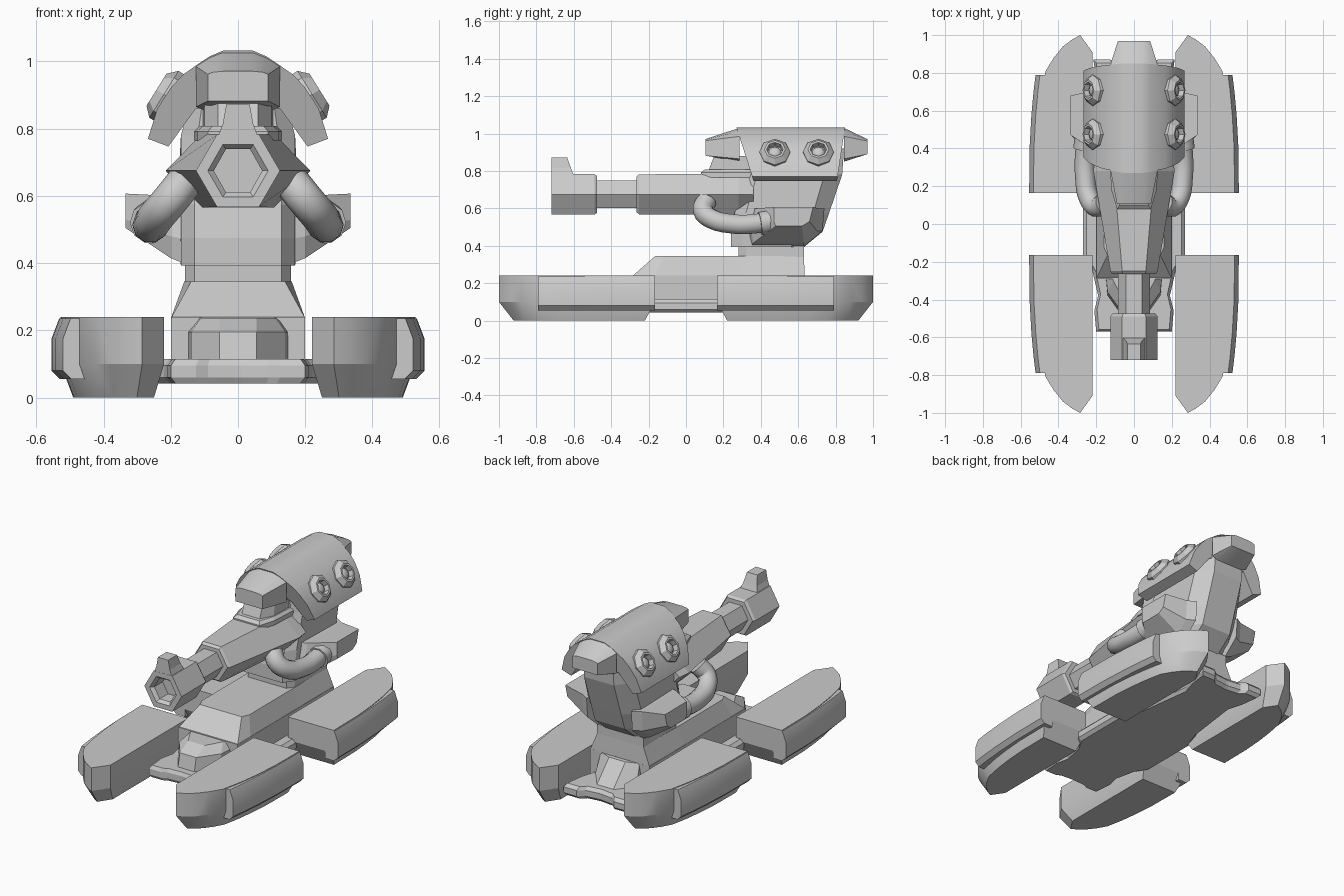
import bpy, bmesh, math
from mathutils import Vector

if "Cube" in bpy.data.objects:
    bpy.data.objects.remove(bpy.data.objects["Cube"])

grey = bpy.data.materials.new("plain_grey")
grey.diffuse_color = (0.6, 0.6, 0.6, 1)
grey.use_nodes = True
grey.node_tree.nodes["Principled BSDF"].inputs["Base Color"].default_value = grey.diffuse_color


def finish(ob, smooth):
    ob.data.materials.append(grey)
    bpy.ops.object.select_all(action='DESELECT')
    ob.select_set(True)
    bpy.context.view_layer.objects.active = ob
    if smooth:
        bpy.ops.object.shade_smooth_by_angle(angle=math.radians(smooth))
    return ob


def loft(name, rings, smooth=0, sx=1, sy=1):
    """Skin matching rings of points and close both ends."""
    bm = bmesh.new()
    vs = [[bm.verts.new((p[0] * sx, p[1] * sy, p[2])) for p in r] for r in rings]
    n = len(rings[0])
    for a, b in zip(vs, vs[1:]):
        for i in range(n):
            j = (i + 1) % n
            bm.faces.new((a[i], a[j], b[j], b[i]))
    bm.faces.new(vs[0][::-1])
    bm.faces.new(vs[-1])
    bmesh.ops.recalc_face_normals(bm, faces=bm.faces)
    me = bpy.data.meshes.new(name)
    bm.to_mesh(me)
    bm.free()
    ob = bpy.data.objects.new(name, me)
    bpy.context.collection.objects.link(ob)
    return finish(ob, smooth)


def sym(half):
    """Complete a right-hand half outline across x = 0."""
    return list(half) + [(-p[0],) + tuple(p[1:]) for p in reversed(half)]


def plan(half, z):
    return [(x, y, z) for x, y in sym(half)]


def section(half, y):
    return [(x, y, z) for x, z in sym(half)]


def hexagon(rx, rz, y, zc=0.675):
    return [(rx * math.cos(i * math.pi / 3), y,
             zc + rz * math.sin(i * math.pi / 3) / 0.866) for i in range(6)]


# Four pontoons with a thin outer armour plate each
outline = [(.22, .165), (.22, .91), (.285, 1.0), (.33, .975), (.376, .94), (.425, .88),
           (.468, .81), (.495, .68), (.513, .55), (.525, .40), (.528, .165)]
fender = [(.47, .055), (.53, .055), (.555, .08), (.555, .175), (.532, .236), (.47, .236)]
for sx in (1, -1):
    for sy in (1, -1):
        low = [(.25 + (x - .22) * .78, .22 + (y - .165) * .84, 0) for x, y in outline]
        loft("pontoon", [low, [(x, y, .1) for x, y in outline],
                         [(x, y, .24) for x, y in outline]], 25, sx, sy)
        loft("pontoon_plate", [[(x - d, y, z) for x, z in fender]
                               for y, d in ((.165, 0), (.40, .002), (.58, .012),
                                            (.70, .023), (.79, .034))],
             25, sx, sy)

# Hull: wide low keel plate, narrower box, raised deck, nose and tail wedges
keel = [(.01, -.55), (.09, -.555), (.125, -.57), (.20, -.57), (.21, -.46), (.19, -.38),
        (.22, -.25), (.27, -.17), (.27, .17), (.22, .30), (.17, .66), (.20, .76),
        (.215, .87), (.125, .87), (.09, .84), (.01, .83)]
loft("keel_plate", [plan([(x * .93, y * .98) for x, y in keel], .042),
                    plan(keel, .06), plan(keel, .095),
                    plan([(x * .93, y * .98) for x, y in keel], .115)])
loft("hull_box", [plan([(.20, -.29), (.20, .635)], z) for z in (.08, .24)])
loft("deck", [plan([(.20, -.29), (.20, -.165), (.20, .3), (.20, .635)], .235),
              plan([(.14, -.165), (.16, -.12), (.16, .3), (.155, .63)], .345)])
loft("nose", [plan([(.055, -.50), (.14, -.38), (.15, -.27)], .10),
              plan([(.055, -.48), (.14, -.36), (.15, -.27)], .195),
              plan([(.055, -.40), (.11, -.30), (.12, -.27)], .237)])
loft("tail_wedge", [plan([(.14, .60), (.14, .68), (.055, .79)], .10),
                    plan([(.14, .60), (.13, .63), (.055, .66)], .237)])

# Turret neck and body
loft("turret_neck", [plan([(.13, .28), (.157, .32), (.157, .63)], z) for z in (.33, .40)])
loft("turret_body", [
    plan([(.13, .24), (.17, .30), (.17, .56), (.10, .63)], .393),
    plan([(.13, .24), (.17, .30), (.18, .62), (.10, .73)], .475),
    plan([(.13, .26), (.17, .32), (.18, .68), (.10, .765)], .575),
    plan([(.12, .34), (.17, .38), (.17, .74), (.10, .835)], .78),
    plan([(.10, .34), (.13, .38), (.13, .76), (.10, .845)], .92)])

# Side pods
for sx in (1, -1):
    loft("side_pod", [
        [(.15, .35, .395), (.15, .63, .395), (.15, .73, .48), (.15, .74, .60),
         (.15, .36, .60), (.15, .33, .47)],
        [(.20, .36, .415), (.20, .63, .415), (.20, .70, .48), (.20, .71, .60),
         (.20, .38, .60), (.20, .35, .48)],
        [(.335, .48, .505), (.335, .62, .505), (.335, .66, .53), (.335, .68, .607),
         (.335, .47, .607), (.335, .47, .53)]], 0, sx)

# Cannon: tapering housing, thin barrel, hollow muzzle and sight
loft("cannon_housing", [hexagon(.115, .095, -.265), hexagon(.125, .107, -.25),
                        hexagon(.215, .110, .28), hexagon(.205, .110, .36)])
loft("barrel", [hexagon(.085, .074, y) for y in (-.50, -.24)])
loft("muzzle", [hexagon(.072, .064, -.62), hexagon(.072, .064, -.70), hexagon(.09, .078, -.72),
                hexagon(.125, .108, -.72), hexagon(.125, .108, -.49),
                hexagon(.115, .098, -.475)])
loft("sight", [plan([(.06, -.719), (.06, -.60)], .775),
               plan([(.045, -.719), (.045, -.615)], .815),
               plan([(.035, -.719), (.035, -.635)], .872)])

# Visor mount on top of the housing
loft("mount_base", [plan([(.09, .08), (.12, .18), (.13, .36)], .765),
                    plan([(.09, .08), (.12, .18), (.13, .36)], .792),
                    plan([(.075, .10), (.105, .19), (.115, .36)], .808)])
loft("mount_block", [plan([(.06, .12), (.10, .20), (.105, .38)], .80),
                     plan([(.06, .15), (.10, .21), (.105, .38)], .88)])

# Arched hood with raked ends
arch = [(.125, .86), (.207, .747), (.268, .77), (.24, .86), (.20, .922),
        (.165, .96), (.125, .988), (.085, 1.015), (.045, 1.032)]
loft("hood", [[(x, .27 + (1.032 - z) * .32, z) for x, z in sym(arch)],
              [(x, .85 - (1.032 - z) * .15, z) for x, z in sym(arch)]], 30)
loft("front_visor", [section([(.09, .85), (.125, .865), (.125, .985), (.085, 1.013),
                              (.045, 1.03)], .285),
                     section([(.075, .882), (.09, .882), (.09, .962), (.075, .968),
                              (.045, .971)], .105)], 30)
loft("rear_visor", [section([(.09, .85), (.125, .865), (.125, .985), (.085, 1.013),
                             (.045, 1.03)], .845),
                    section([(.075, .89), (.085, .89), (.085, .96), (.075, .965),
                             (.045, .97)], .97)], 30)

# Round ports on the hood
for sx in (1, -1):
    nrm = Vector((.85, 0, .53)).normalized()
    up = Vector((-nrm.z, 0, nrm.x))
    for y in (.475, .708):
        c = Vector((.212, y, .897))

        def ring(r, h, n=8):
            return [c + nrm * h + r * (math.cos(2 * math.pi * i / n) * Vector((0, 1, 0))
                                       + math.sin(2 * math.pi * i / n) * up) for i in range(n)]
        loft("port_ring", [ring(.082, -.03), ring(.082, .01), ring(.056, .036),
                           ring(.044, .036), ring(.040, .005)], 0, sx)
        loft("port_lens", [ring(.036, 0, 12), ring(.028, .014, 12),
                           ring(.014, .02, 12)], 50, sx)

# Curved hoses with end collars
for sx in (1, -1):
    for name, r, pts in (
            ("hose", .054, [(.16, .11, .64), (.20, .09, .59), (.242, .145, .54),
                            (.258, .25, .517), (.26, .34, .515), (.25, .46, .533)]),
            ("hose_collar", .064, [(.258, .395, .52), (.25, .46, .53)])):
        cu = bpy.data.curves.new(name, 'CURVE')
        cu.dimensions = '3D'
        cu.bevel_depth = r
        cu.bevel_resolution = 3
        cu.use_fill_caps = True
        sp = cu.splines.new('BEZIER')
        sp.resolution_u = 4
        sp.bezier_points.add(len(pts) - 1)
        for bp, p in zip(sp.bezier_points, pts):
            bp.co = (p[0] * sx, p[1], p[2])
            bp.handle_left_type = bp.handle_right_type = 'AUTO'
        ob = bpy.data.objects.new(name, cu)
        bpy.context.collection.objects.link(ob)
        bpy.ops.object.select_all(action='DESELECT')
        ob.select_set(True)
        bpy.context.view_layer.objects.active = ob
        bpy.ops.object.convert(target='MESH')
        finish(bpy.context.view_layer.objects.active, 40)
